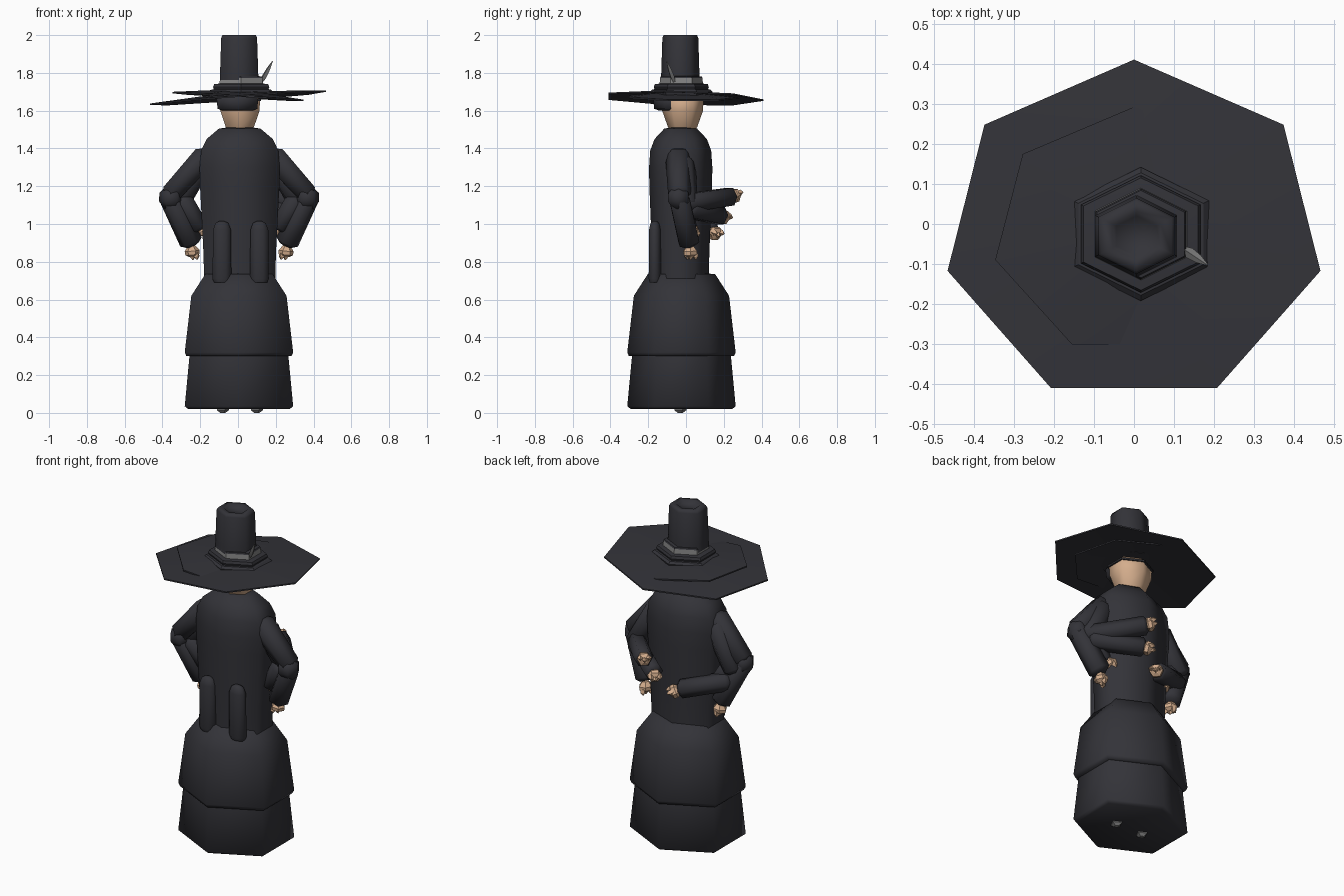
import bpy, math
from mathutils import Vector, Matrix

if "Cube" in bpy.data.objects:
    bpy.data.objects.remove(bpy.data.objects["Cube"])


def material(name, rgb):
    m = bpy.data.materials.new(name)
    m.diffuse_color = (*rgb, 1)
    m.use_nodes = True
    m.node_tree.nodes["Principled BSDF"].inputs["Base Color"].default_value = m.diffuse_color
    return m


CLOTH = material("charcoal cloth", (0.033, 0.033, 0.040))
SKIN = material("skin", (0.66, 0.42, 0.265))
GREY = material("grey trim", (0.23, 0.23, 0.23))


def make(name, verts, faces, mat, angle=65):
    me = bpy.data.meshes.new(name)
    me.from_pydata([tuple(v) for v in verts], [], faces)
    me.materials.append(mat)
    ob = bpy.data.objects.new(name, me)
    bpy.context.collection.objects.link(ob)
    bpy.context.view_layer.objects.active = ob
    ob.select_set(True)
    bpy.ops.object.shade_smooth_by_angle(angle=math.radians(angle))
    ob.select_set(False)
    return ob


def loft(name, profile, mat, n=6, turn=0, at=(0, 0, 0), frame=None, squash=1, angle=65):
    """Capped n-sided solid from (radius, height) pairs along its own z."""
    frame = frame or Matrix.Identity(3)
    at, verts, faces = Vector(at), [], []
    for r, z in profile:
        for i in range(n):
            a = math.radians(turn) + math.tau * i / n
            verts.append(at + frame @ Vector((r * math.cos(a), r * math.sin(a) * squash, z)))
    for k in range(len(profile) - 1):
        for i in range(n):
            j = (i + 1) % n
            faces.append((k * n + i, k * n + j, k * n + n + j, k * n + n + i))
    faces += [tuple(reversed(range(n))), tuple(range(len(verts) - n, len(verts)))]
    return make(name, verts, faces, mat, angle)


def hexagon(name, profile, mat, x, y, depth=1, angle=76):
    """Upright six-sided solid, points to front and back, from (half width, height) pairs."""
    k = math.cos(math.radians(30))
    return loft(name, [(w / k, z) for w, z in profile], mat, 6, 30, (x, y, 0), squash=k * depth, angle=angle)


def limb(name, p, q, r0, r1, mat=CLOTH, n=6):
    """Tapered tube with rounded ends from p to q."""
    p, q = Vector(p), Vector(q)
    d = q - p
    h = d.length
    prof = [(r0 * .55, -r0 * .45), (r0, 0), ((r0 + r1) / 2, h * .5), (r1, h), (r1 * .6, h + r1 * .3)]
    return loft(name, prof, mat, n, 0, p, d.to_track_quat('Z', 'Y').to_matrix())


def hand(name, p, d):
    """Small faceted fist with three short fingers."""
    p, d = Vector(p), Vector(d).normalized()
    f = d.to_track_quat('Z', 'Y').to_matrix()
    loft(name, [(.02, -.035), (.04, -.008), (.038, .012), (.018, .024)], SKIN, 6, 0, p, f, angle=30)
    for k in (-1, 0, 1):
        loft(name + "_finger", [(.014, 0), (.016, .02), (.004, .036)], SKIN, 4, 0,
             p + f @ Vector((k * .024, k * k * .012, .004)), f, angle=30)


# Tiered skirt and feet
hexagon("lower_skirt", [(.268, .02), (.287, .035), (.26, .32)], CLOTH, .005, -.024)
hexagon("upper_skirt", [(.25, .3), (.278, .3), (.287, .32), (.252, .62), (.178, .735), (.1, .74)],
        CLOTH, .005, -.024)
for x in (-.08, .1):
    loft("foot", [(.014, 0), (.034, .014), (.034, .03)], GREY, 4, 20, (x, -.03, 0), angle=30)

# Coat body with sloping shoulders
hexagon("coat", [(.188, .70), (.192, .85), (.21, 1.2), (.212, 1.3), (.204, 1.39), (.175, 1.45),
                 (.11, 1.505), (.04, 1.515)], CLOTH, .009, -.028, .79)

# Hanging sash ends
for x in (-.085, .113):
    loft("sash_end", [(.045, .69), (.054, .71), (.051, .97), (.037, 1.005), (.015, 1.015)],
         CLOTH, 8, 22.5, (x, -.165, 0), squash=.65)

# Sleeves and hands on each side
for s in (-1, 1):
    cx = .006

    def P(x, y, z):
        return (cx + s * x, y, z)
    limb("upper_sleeve", P(.185, -.04, 1.355), P(.362, -.035, 1.16), .07, .06)
    limb("rear_upper_sleeve", P(.2, -.015, 1.32), P(.325, .005, 1.1), .066, .06)
    loft("elbow", [(.035, -.06), (.064, -.02), (.062, .025), (.03, .055)], CLOTH, 6, 0, P(.36, -.04, 1.14))
    limb("lower_sleeve", P(.36, -.035, 1.13), P(.255, .015, .905), .06, .062)
    limb("inner_sleeve", P(.30, -.02, 1.12), P(.215, .005, .985), .06, .054)
    hand("lowered_hand", P(.248, .022, .85), (-s * .1, .05, -1))
    hand("inner_hand", P(.19, .03, .965), (-s * .5, .3, -1))

# Forearms reaching behind the back
reach = [((.33, .0, 1.11), (.12, .235, 1.145), (.1, .257, 1.15)),
         ((.31, .02, 1.08), (.09, .18, 1.045), (.07, .2, 1.035)),
         ((-.29, .02, 1.03), (-.06, .13, .965), (-.03, .155, .95))]
for a, b, c in reach:
    limb("reaching_sleeve", a, b, .056, .054)
    hand("reaching_hand", c, Vector(c) - Vector(b))

# Head, dark brow band and thin cap ring
hexagon("head", [(.06, 1.49), (.075, 1.515), (.104, 1.6), (.106, 1.65), (.085, 1.69)], SKIN, .01, -.018, 1.04)
hexagon("brow_band", [(.08, 1.6), (.105, 1.61), (.11, 1.66), (.09, 1.69)], CLOTH, -.003, -.058, 1.05)
hexagon("cap_ring", [(.09, 1.648), (.115, 1.652), (.115, 1.662), (.09, 1.666)], CLOTH, .008, -.02, 1.04, 30)


# Two crossed, seven-sided brims
def brim(name, rx, ry, cy, z, tilt, tilt_y, rise):
    verts = []
    for dz in (0, -.008):
        for f in (1, .3):
            for i in range(7):
                a = math.pi / 2 + math.tau * i / 7
                x, y = rx * f * math.cos(a), cy + ry * f * math.sin(a)
                verts.append((x, y, z + tilt * x + tilt_y * y + rise * (1 - f) + dz))
    faces = []
    for i in range(7):
        j = (i + 1) % 7
        faces += [(i, j, j + 7, i + 7), (i + 14, i + 21, j + 21, j + 14), (i, i + 14, j + 14, j)]
    faces += [tuple(range(7, 14)), tuple(reversed(range(21, 28)))]
    make(name, verts, faces, CLOTH, 40)


brim("wide_brim", .477, .431, -.021, 1.67, .075, -.025, .032)
brim("inner_brim", .355, .312, -.02, 1.678, -.06, -.012, .036)

# Stacked hat bands, grey ribbon, crown
HX, HY = .017, -.025
hexagon("hat_base", [(.165, 1.68), (.17, 1.7), (.156, 1.712), (.13, 1.716)], CLOTH, HX, HY, .98, 30)
hexagon("hat_band", [(.143, 1.71), (.149, 1.725), (.143, 1.74), (.105, 1.745)], CLOTH, HX, HY, .98, 30)
hexagon("grey_ribbon", [(.115, 1.74), (.112, 1.772), (.1, 1.774)], GREY, HX, HY, 1, 30)
hexagon("ribbon_edge", [(.104, 1.77), (.113, 1.772), (.109, 1.78), (.08, 1.785)], CLOTH, HX, HY, 1, 30)
hexagon("crown", [(.104, 1.72), (.101, 1.8), (.095, 1.985), (.088, 2.0), (.06, 2.0), (.05, 1.985)],
        CLOTH, .006, -.03)

# Feather tucked in the ribbon
fa, fb = Vector((.12, -.06, 1.745)), Vector((.183, -.102, 1.862))
loft("feather", [(.006, 0), (.014, .04), (.011, .09), (.002, (fb - fa).length)], GREY, 4, 0, fa,
     (fb - fa).to_track_quat('Z', 'Y').to_matrix(), angle=30)
